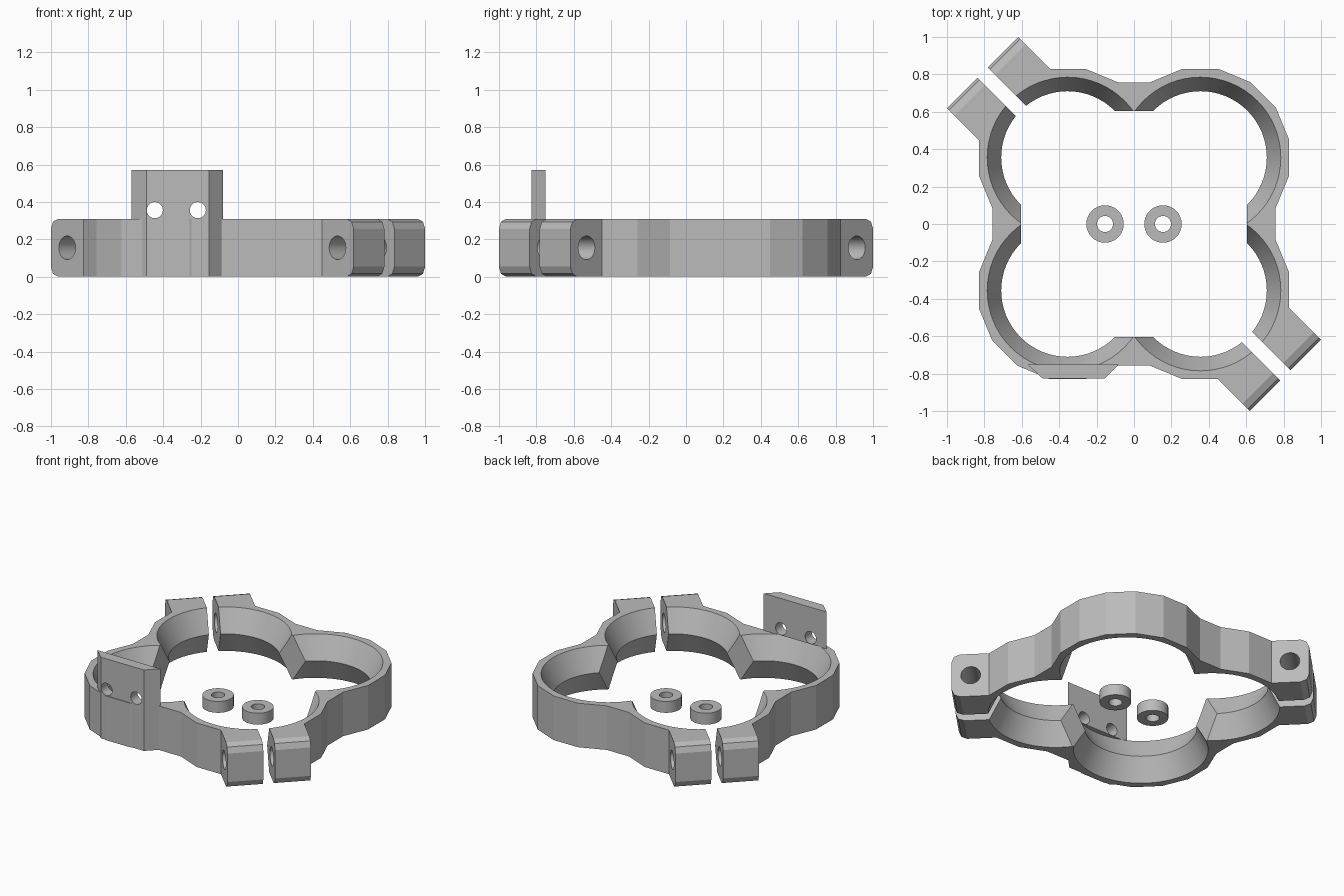
import bpy, bmesh, math
from mathutils import Matrix, Vector

cube = bpy.data.objects.get("Cube")
if cube:
    bpy.data.objects.remove(cube, do_unlink=True)

H = 0.31          # clamp height
C = 0.355         # lobe centre offset
FLAT = 0.475      # lobe outer apothem
DIAG = Matrix.Rotation(math.radians(-45), 4, 'Z')   # local x runs along the split

grey = bpy.data.materials.new("plain_grey")
grey.use_nodes = True
grey.diffuse_color = (0.5, 0.5, 0.5, 1)
grey.node_tree.nodes["Principled BSDF"].inputs["Base Color"].default_value = (0.5, 0.5, 0.5, 1)


def make(name, bm):
    bmesh.ops.recalc_face_normals(bm, faces=bm.faces)
    mesh = bpy.data.meshes.new(name)
    bm.to_mesh(mesh)
    bm.free()
    mesh.materials.append(grey)
    ob = bpy.data.objects.new(name, mesh)
    bpy.context.scene.collection.objects.link(ob)
    return ob


def prism(name, pts, z0, z1):
    bm = bmesh.new()
    face = bm.faces.new([bm.verts.new((x, y, z0)) for x, y in pts])
    ext = bmesh.ops.extrude_face_region(bm, geom=[face])
    bmesh.ops.translate(bm, vec=(0, 0, z1 - z0),
                        verts=[v for v in ext["geom"] if isinstance(v, bmesh.types.BMVert)])
    return make(name, bm)


def box(name, lo, hi, matrix=Matrix(), round_end=0):
    bm = bmesh.new()
    lo, hi = Vector(lo), Vector(hi)
    bmesh.ops.create_cube(bm, size=1, matrix=Matrix.Translation((lo + hi) / 2) @ Matrix.Diagonal((hi - lo).to_4d()))
    if round_end:
        far = max((abs(v.co.x) for v in bm.verts))
        edges = [e for e in bm.edges if all(abs(abs(v.co.x) - far) < 1e-4 for v in e.verts)
                 and abs(e.verts[0].co.z - e.verts[1].co.z) < 1e-4]
        bmesh.ops.bevel(bm, geom=edges, offset=round_end, segments=2, profile=0.5, affect='EDGES')
    bm.transform(matrix)
    return make(name, bm)


def lathe(name, profile, centre, steps=64):
    """Closed solid of revolution from (radius, z) points."""
    bm = bmesh.new()
    rings = [[bm.verts.new((centre[0] + r * math.cos(math.tau * i / steps),
                            centre[1] + r * math.sin(math.tau * i / steps), z))
              for i in range(steps)] for r, z in profile]
    for a, b in zip(rings, rings[1:]):
        for i in range(steps):
            j = (i + 1) % steps
            bm.faces.new((a[i], a[j], b[j], b[i]))
    bm.faces.new(rings[0])
    bm.faces.new(rings[-1])
    return make(name, bm)


def rod(name, radius, length, matrix):
    bm = bmesh.new()
    bmesh.ops.create_cone(bm, cap_ends=True, segments=32, radius1=radius, radius2=radius,
                          depth=length, matrix=matrix)
    return make(name, bm)


def combine(ob, others, operation):
    """Apply booleans in order and remove the helper solids."""
    for other in others:
        mod = ob.modifiers.new("bool", 'BOOLEAN')
        mod.operation, mod.solver, mod.object = operation, 'EXACT', other
        bpy.context.view_layer.update()
        mesh = bpy.data.meshes.new_from_object(ob.evaluated_get(bpy.context.evaluated_depsgraph_get()))
        ob.modifiers.clear()
        ob.data = mesh
        bpy.data.objects.remove(other, do_unlink=True)


def spool(x, y):
    # Waisted bore: wide at both faces, narrow at mid height
    e = 0.001
    return lathe("bore_cutter", [(0.4305, -e), (0.355, H / 2), (0.4305, H + e)], (x, y))


# Four-lobed outline, one part of a 16-gon per corner
radius = FLAT / math.cos(math.pi / 16)
outline = []
for k in range(4):
    mid = math.radians(45 + 90 * k)
    cx, cy = C * math.sqrt(2) * math.cos(mid), C * math.sqrt(2) * math.sin(mid)
    for i in range(8):
        a = mid + (i - 3.5) * math.pi / 8
        outline.append((cx + radius * math.cos(a), cy + radius * math.sin(a)))
clamp = prism("clamp_halves", outline, 0, H)

# Bolt lugs on both ends of the split
lugs = []
for s in (-1, 1):
    lugs.append(box("lug", (min(s * 0.8, s * 1.145), -0.27, 0), (max(s * 0.8, s * 1.145), 0.27, H), DIAG, 0.055))
combine(clamp, lugs, 'UNION')

# Inner opening, bores, split and bolt holes
cutters = [box("opening", (-0.605, -0.605, -0.1), (0.605, 0.605, 0.5))]
cutters += [spool(x, y) for x in (-C, C) for y in (-C, C)]
cutters.append(box("split", (-1.5, -0.038, -0.1), (1.5, 0.038, 0.5), DIAG))
for s in (-1, 1):
    cutters.append(rod("bolt_hole", 0.063, 1, DIAG @ Matrix.Translation((s * 1.022, 0, H / 2))
                       @ Matrix.Rotation(math.pi / 2, 4, 'X')))
combine(clamp, cutters, 'DIFFERENCE')

# Upright mounting plate with two holes
plate = prism("mounting_plate", [(-0.57, -0.75), (-0.49, -0.825), (-0.155, -0.825), (-0.08, -0.75)], 0, 0.57)
holes = [rod("plate_hole", 0.043, 1, Matrix.Translation((x, -0.8, 0.356)) @ Matrix.Rotation(math.pi / 2, 4, 'X'))
         for x in (-0.445, -0.215)]
combine(plate, holes + [spool(-C, -C)], 'DIFFERENCE')

# Two loose spacers in the middle
parts = [clamp, plate]
for side, x in (("right", -0.155), ("left", 0.155)):
    spacer = lathe(side + "_spacer", [(0.1, 0), (0.1, 0.08)], (x, 0), 48)
    combine(spacer, [rod("spacer_hole", 0.043, 1, Matrix.Translation((x, 0, 0)))], 'DIFFERENCE')
    parts.append(spacer)

# Smooth the bores, keep the outer facets crisp
bpy.ops.object.select_all(action='DESELECT')
for ob in parts:
    ob.select_set(True)
bpy.context.view_layer.objects.active = clamp
bpy.ops.object.shade_smooth_by_angle(angle=math.radians(20))
